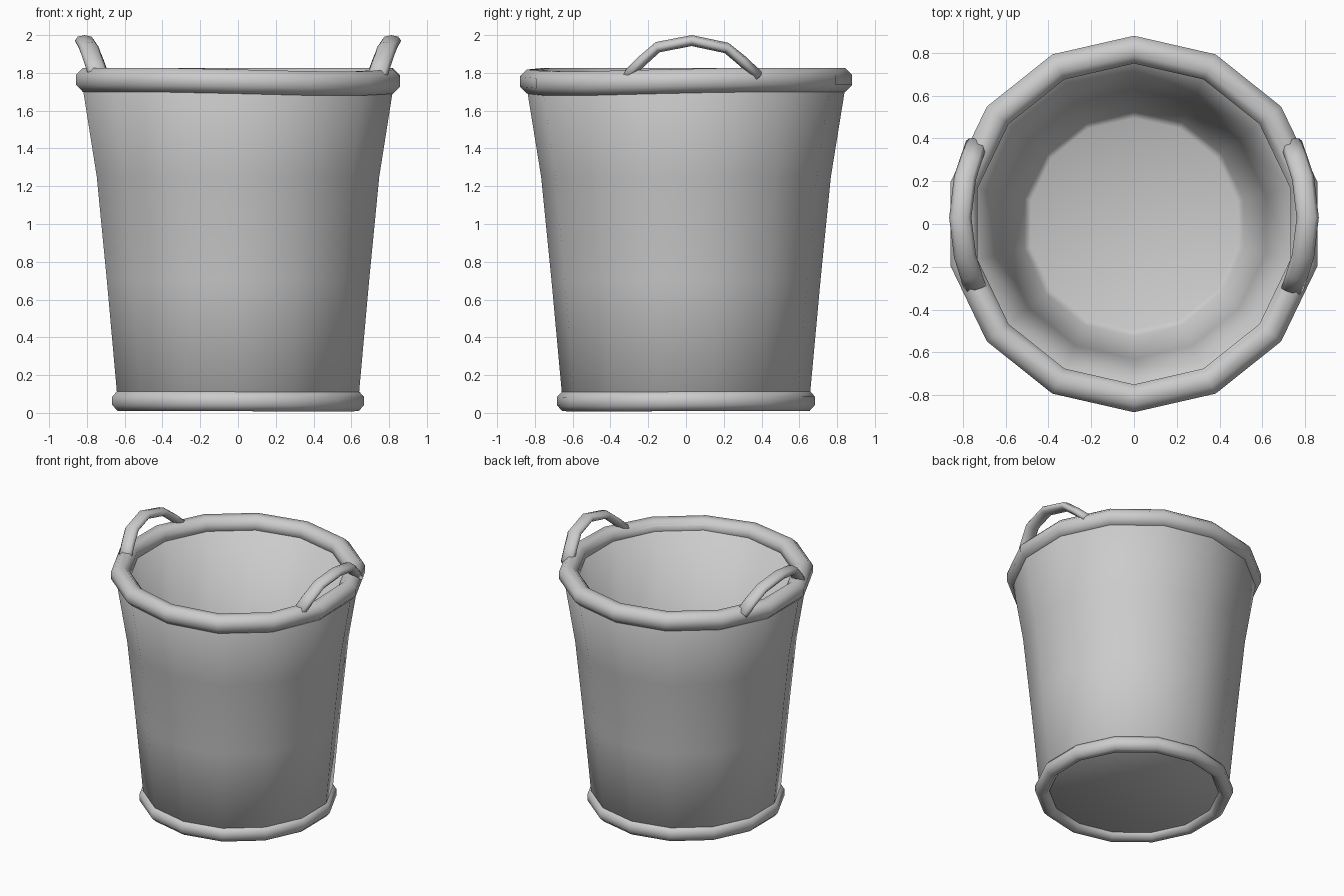
import bpy, bmesh, math
from mathutils import Vector

if "Cube" in bpy.data.objects:
    bpy.data.objects.remove(bpy.data.objects["Cube"])

SIDES = 14


def finish(name, bm):
    bmesh.ops.recalc_face_normals(bm, faces=bm.faces[:])
    for f in bm.faces:
        f.smooth = True
    me = bpy.data.meshes.new(name)
    bm.to_mesh(me)
    bm.free()
    ob = bpy.data.objects.new(name, me)
    bpy.context.scene.collection.objects.link(ob)
    return ob


def skin(bm, rings, loop):
    """Join consecutive vertex rings with quads; cap or close the ends."""
    n = len(rings[0])
    pairs = list(zip(rings, rings[1:]))
    if loop:
        pairs.append((rings[-1], rings[0]))
    for a, b in pairs:
        for i in range(n):
            j = (i + 1) % n
            bm.faces.new((a[i], a[j], b[j], b[i]))
    if not loop:
        bm.faces.new(rings[0])
        bm.faces.new(rings[-1])


def lathe(name, profile, loop, sag=0.0):
    """Revolve (radius, z) points; sag dips the ring towards front right."""
    bm = bmesh.new()
    rings = []
    for r, z in profile:
        ring = []
        for k in range(SIDES):
            a = math.pi / 2 + k * math.tau / SIDES
            dip = sag * max(0, math.cos(a + math.radians(50))) ** 3
            ring.append(bm.verts.new((r * math.cos(a), r * math.sin(a), z - dip)))
        rings.append(ring)
    skin(bm, rings, loop)
    return finish(name, bm)


def oval(r, z, rr, rz, n=8):
    return [(r + rr * math.cos((i + .5) * math.tau / n) / math.cos(math.pi / n),
             z + rz * math.sin((i + .5) * math.tau / n) / math.cos(math.pi / n))
            for i in range(n)]


# Tapered wall with inner surface, floor and underside
lathe("bucket_body", [(.61, .05), (.655, .08), (.712, .70),
                      (.767, 1.25), (.843, 1.72), (.81, 1.78), (.755, 1.78),
                      (.63, .70), (.525, .15), (.495, .135)], False)

# Rolled rim and foot ring
lathe("top_rim", oval(.815, 1.763, .065, .064), True, .02)
lathe("foot_ring", oval(.635, .064, .048, .053), True, .004)

# Arched handles leaning outward, mirrored left and right
path = [Vector(p) for p in ((.735, .38, 1.785), (.762, .30, 1.862), (.79, .215, 1.932),
                            (.812, .03, 1.971), (.79, -.15, 1.936),
                            (.762, -.24, 1.857), (.735, -.32, 1.775))]
for side, label in ((1, "right_handle"), (-1, "left_handle")):
    bm = bmesh.new()
    rings = []
    for i, p in enumerate(path):
        t = (path[min(i + 1, len(path) - 1)] - path[max(i - 1, 0)]).normalized()
        across = Vector((1, 0, 0))
        across = (across - t * across.dot(t)).normalized()
        up = t.cross(across)
        ring = []
        for k in range(8):
            a = k * math.tau / 8
            v = p + across * .052 * math.cos(a) + up * .029 * math.sin(a)
            ring.append(bm.verts.new((v.x * side, v.y, v.z)))
        rings.append(ring)
    skin(bm, rings, False)
    finish(label, bm)
